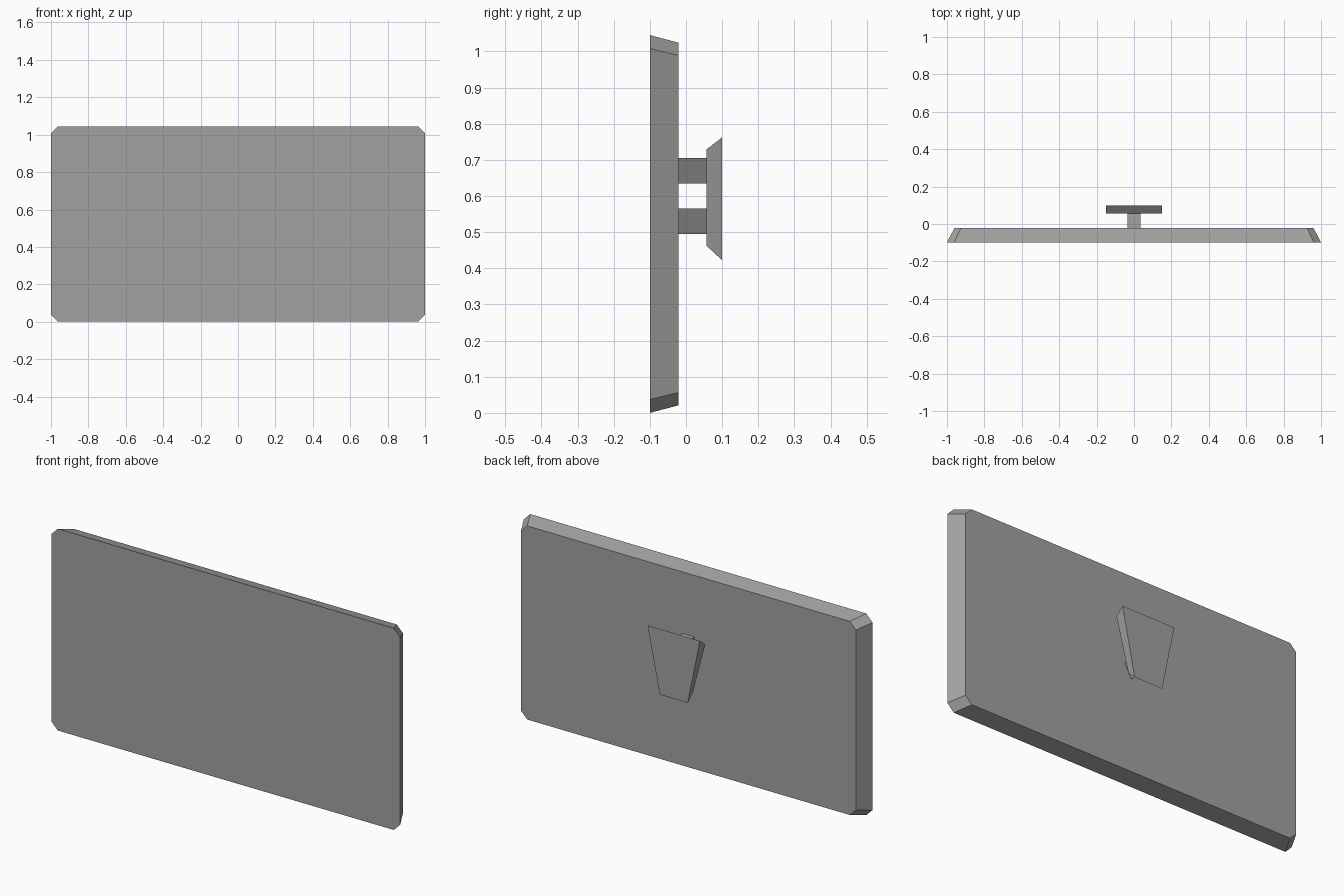
import bpy

cube = bpy.data.objects.get("Cube")
if cube:
    bpy.data.objects.remove(cube, do_unlink=True)

GREY = (0.36, 0.36, 0.36, 1.0)
grey = bpy.data.materials.new("plain_grey")
grey.use_nodes = True
grey.diffuse_color = GREY
grey.node_tree.nodes["Principled BSDF"].inputs["Base Color"].default_value = GREY


def loft(name, front, y_front, back, y_back):
    """Solid between two matching (x, z) outlines, counterclockwise from the front."""
    n = len(front)
    verts = [(x, y_front, z) for x, z in front] + [(x, y_back, z) for x, z in back]
    faces = [list(range(n)), list(reversed(range(n, 2 * n)))]
    for i in range(n):
        j = (i + 1) % n
        faces.append([i, i + n, j + n, j])
    mesh = bpy.data.meshes.new(name)
    mesh.from_pydata(verts, [], faces)
    mesh.materials.append(grey)
    obj = bpy.data.objects.new(name, mesh)
    bpy.context.collection.objects.link(obj)
    return obj


def clipped_rectangle(scale):
    """Panel outline with cut corners, scaled about the panel centre."""
    w, h, cut, mid = 1.0, 0.5225, 0.037, 0.5225
    corners = [(w - cut, -h), (w, cut - h), (w, h - cut), (w - cut, h)]
    points = corners + [(-x, z) for x, z in reversed(corners)]
    return [(x * scale, mid + z * scale) for x, z in points]


def trapezoid(bottom, top):
    """Bracket outline, wider at the top."""
    return [(-0.08, bottom), (0.08, bottom), (0.15, top), (-0.15, top)]


# Panel, tapering towards the back
loft("panel", clipped_rectangle(1.0), -0.1, clipped_rectangle(0.96), -0.021)

# Triangular posts, point down
for name, z in (("upper_post", 0.635), ("lower_post", 0.495)):
    wedge = [(0, z), (0.035, z + 0.07), (-0.035, z + 0.07)]
    loft(name, wedge, -0.021, wedge, 0.057)

# Rear bracket plate with sloping top and bottom
loft("bracket_plate", trapezoid(0.462, 0.729), 0.057, trapezoid(0.422, 0.762), 0.1)
